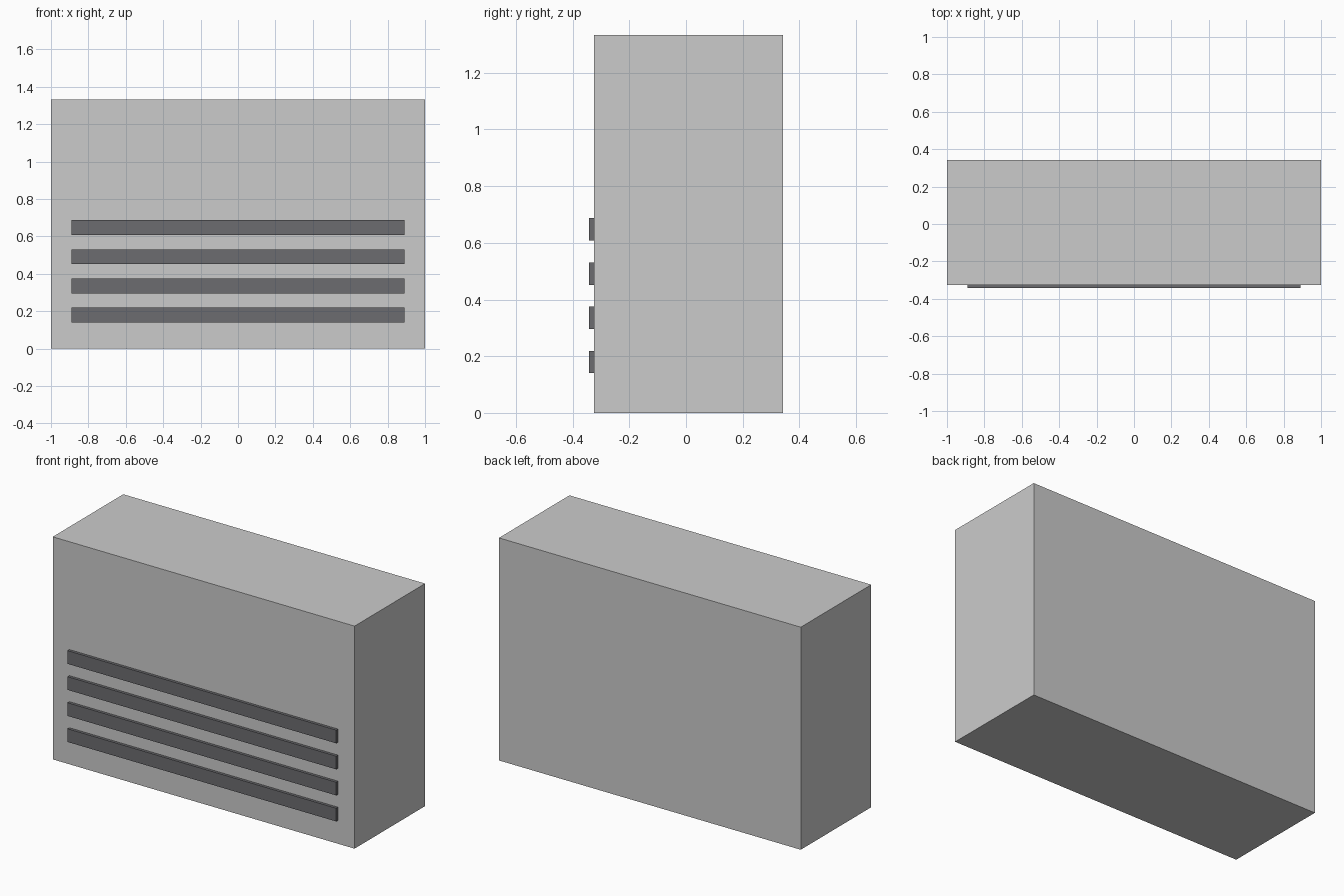
import bpy

if "Cube" in bpy.data.objects:
    bpy.data.objects.remove(bpy.data.objects["Cube"])

def box(name, lo, hi, material=None):
    bpy.ops.mesh.primitive_cube_add(size=1, location=[(a + b) / 2 for a, b in zip(lo, hi)])
    obj = bpy.context.object
    obj.name = name
    obj.scale = [b - a for a, b in zip(lo, hi)]
    bpy.ops.object.transform_apply(location=False, rotation=False, scale=True)
    if material:
        obj.data.materials.append(material)
    return obj

dark = bpy.data.materials.new("dark_grey")
dark.diffuse_color = (0.15, 0.15, 0.16, 1)
dark.use_nodes = True
dark.node_tree.nodes["Principled BSDF"].inputs["Base Color"].default_value = dark.diffuse_color

# Main cabinet
box("cabinet_body", (-1, -0.325, 0), (1, 0.342, 1.333))

# Horizontal vent slats on the lower front, seated slightly into the cabinet
for i in range(4):
    z = 0.14 + i * 0.156
    box(f"vent_slat_{i + 1}", (-0.89, -0.342, z), (0.89, -0.32, z + 0.079), dark)
